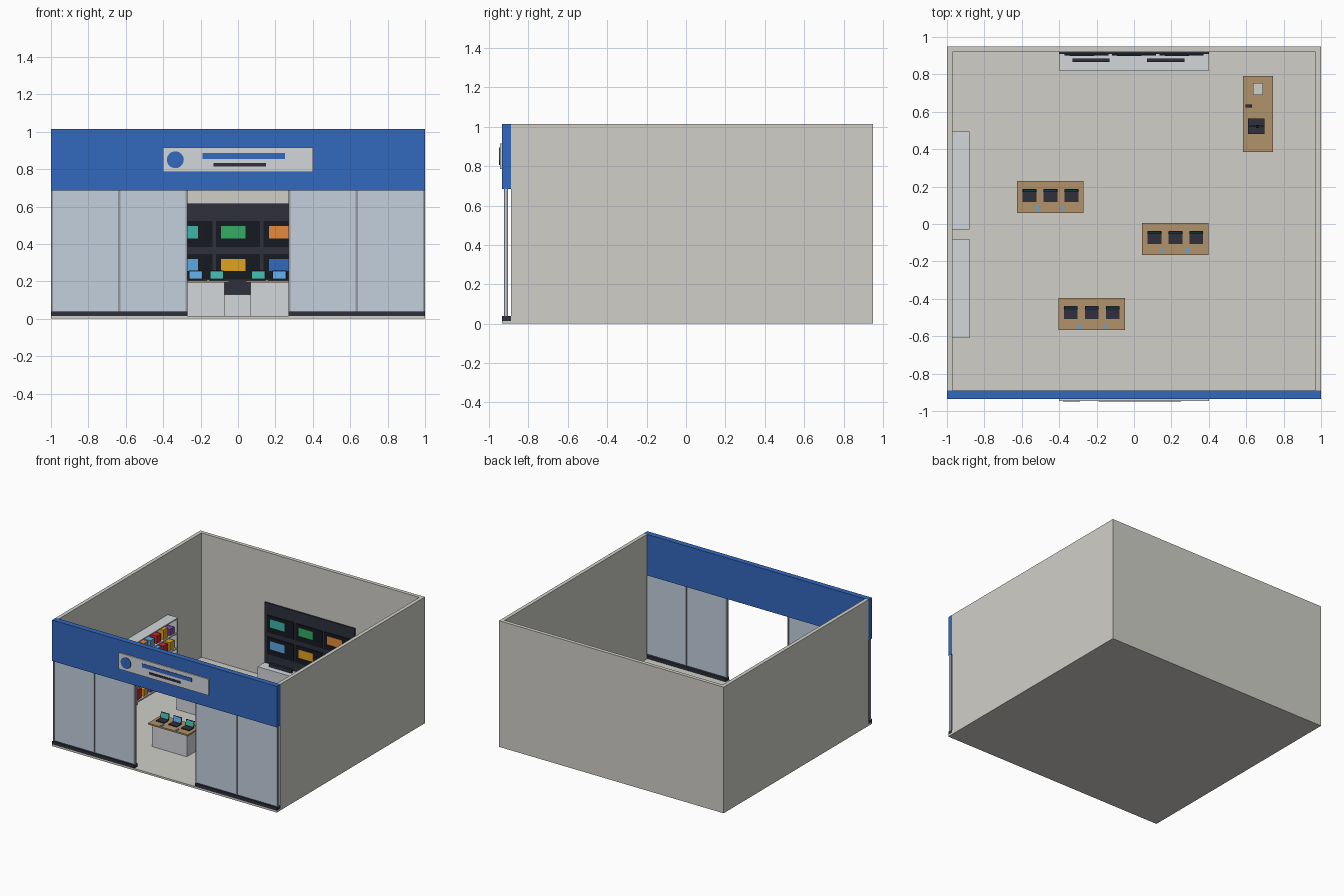
import bpy, bmesh, math, random

start_cube = bpy.data.objects.get("Cube")
if start_cube:
    bpy.data.objects.remove(start_cube, do_unlink=True)
random.seed(4)


def linear(byte):
    c = byte / 255
    return c / 12.92 if c <= 0.04045 else ((c + 0.055) / 1.055) ** 2.4


def paint(name, r, g, b):
    mat = bpy.data.materials.new(name)
    color = (linear(r), linear(g), linear(b), 1)
    mat.diffuse_color = color
    mat.use_nodes = True
    shader = next(n for n in mat.node_tree.nodes if n.type == 'BSDF_PRINCIPLED')
    shader.inputs["Base Color"].default_value = color
    return mat


plaster = paint("plaster", 208, 207, 200)
blue = paint("blue", 50, 104, 190)
glass = paint("glass", 195, 208, 222)
metal = paint("metal", 150, 155, 162)
white = paint("white", 212, 215, 219)
dark = paint("dark", 46, 48, 60)
black = paint("black", 22, 25, 32)
wood = paint("wood", 176, 146, 108)
teal = paint("teal", 62, 182, 170)
green = paint("green", 52, 172, 98)
orange = paint("orange", 228, 138, 60)
sky = paint("sky", 92, 168, 228)
yellow = paint("yellow", 224, 164, 32)
red = paint("red", 200, 40, 45)
purple = paint("purple", 130, 75, 165)


def finish(name, bm, mat):
    mesh = bpy.data.meshes.new(name)
    bm.to_mesh(mesh)
    bm.free()
    mesh.materials.append(mat)
    obj = bpy.data.objects.new(name, mesh)
    bpy.context.scene.collection.objects.link(obj)
    return obj


def box(name, mat, xs, ys, zs, tilt=0):
    """Box spanning the three ranges, optionally leaned about x."""
    bm = bmesh.new()
    bmesh.ops.create_cube(bm, size=1)
    bmesh.ops.scale(bm, verts=bm.verts, vec=[b - a for a, b in (xs, ys, zs)])
    obj = finish(name, bm, mat)
    obj.location = [(a + b) / 2 for a, b in (xs, ys, zs)]
    obj.rotation_euler.x = tilt
    return obj


def span(center, width):
    return center - width / 2, center + width / 2


# Room shell
box("floor", plaster, (-1, 1), (-0.935, 0.95), (0, 0.015))
box("back_wall", plaster, (-1, 1), (0.92, 0.95), (0.015, 1.015))
box("right_wall", plaster, (-1, -0.97), (-0.89, 0.92), (0.015, 1.015))
box("left_wall", plaster, (0.97, 1), (-0.89, 0.92), (0.015, 1.015))

# Shopfront: fascia, plinths, glazing and posts
box("fascia", blue, (-1, 1), (-0.935, -0.89), (0.685, 1.015))
for side, sign in (("left", 1), ("right", -1)):
    wing = sorted((sign * 0.27, sign))
    box(f"{side}_plinth", dark, wing, (-0.935, -0.89), (0.015, 0.04))
    box(f"{side}_glazing", glass, wing, (-0.919, -0.911), (0.04, 0.685))
    for x in (0.275, 0.635, 0.994):
        box(f"{side}_post", metal, span(sign * x, 0.011), (-0.925, -0.905), (0.04, 0.685))

# Sign board with plain raised decoration
box("sign_board", white, (-0.4, 0.4), (-0.945, -0.935), (0.785, 0.915))
box("sign_upper_bar", blue, (-0.19, 0.25), (-0.949, -0.945), (0.855, 0.885))
box("sign_lower_bar", dark, (-0.13, 0.15), (-0.949, -0.945), (0.815, 0.832))
bm = bmesh.new()
bmesh.ops.create_cone(bm, cap_ends=True, segments=32, radius1=0.045, radius2=0.045, depth=0.005)
disc = finish("sign_disc", bm, blue)
disc.location = (-0.335, -0.9475, 0.85)
disc.rotation_euler.x = math.pi / 2

# Screen wall above a low cabinet
box("media_cabinet", white, (-0.4, 0.4), (0.82, 0.92), (0.015, 0.13))
box("media_panel", dark, (-0.4, 0.4), (0.908, 0.92), (0.13, 0.615))
for z, pictures in ((0.453, (teal, green, orange)), (0.277, (sky, yellow, blue))):
    for column, picture in enumerate(pictures):
        x = (column - 1) * 0.255
        box("wall_screen", black, span(x, 0.235), (0.9, 0.908), span(z, 0.137))
        box("screen_picture", picture, span(x - 0.025, 0.13), (0.898, 0.9), span(z + 0.01, 0.066))
for x in (-0.23, 0.17):
    box("sound_bar", dark, span(x, 0.2), (0.865, 0.885), (0.13, 0.155))


def laptop(x, y, picture):
    box("laptop_base", dark, span(x, 0.074), span(y, 0.058), (0.205, 0.212))
    lean = math.radians(-12)
    box("laptop_lid", dark, span(x, 0.074), span(y + 0.034, 0.005), (0.211, 0.258), lean)
    box("laptop_picture", picture, span(x, 0.066), span(y + 0.031, 0.002), (0.215, 0.254), lean)


def display_table(x, y):
    box("table_body", white, span(x, 0.31), span(y, 0.135), (0.015, 0.193))
    box("table_top", wood, span(x, 0.355), span(y, 0.172), (0.193, 0.205))
    for step, picture in zip((-1, 0, 1), (teal, sky, teal)):
        laptop(x + step * 0.112, y + 0.002, picture)
    for offset in (-0.067, 0.067):
        box("phone", sky, span(x + offset, 0.013), span(y - 0.064, 0.03), (0.205, 0.21))


for x, y in ((-0.447, 0.145), (0.221, -0.08), (-0.226, -0.482)):
    display_table(x, y)

# Checkout counter
box("counter_body", white, (0.595, 0.73), (0.4, 0.775), (0.015, 0.235))
box("counter_top", wood, (0.583, 0.743), (0.385, 0.79), (0.235, 0.25))
box("register_base", dark, (0.61, 0.697), (0.48, 0.565), (0.25, 0.265))
box("register_stand", black, (0.652, 0.668), (0.512, 0.53), (0.265, 0.29))
box("register_screen", dark, (0.615, 0.692), (0.518, 0.526), (0.28, 0.335))
box("card_reader", dark, (0.597, 0.632), (0.622, 0.638), (0.25, 0.27))
box("receipt_printer", plaster, (0.635, 0.69), (0.69, 0.755), (0.25, 0.285))

# Stocked shelving along the right wall
goods = (red, yellow, purple, green, orange, sky)
for near, far in ((-0.61, -0.08), (-0.03, 0.495)):
    box("shelf_back", white, (-0.97, -0.96), (near, far), (0.015, 0.52))
    for y in (near, far - 0.01):
        box("shelf_end", white, (-0.96, -0.882), (y, y + 0.01), (0.015, 0.51))
    box("shelf_top", white, (-0.97, -0.88), (near, far), (0.51, 0.52))
    for level in range(4):
        z = 0.03 + level * 0.12
        box("shelf_board", white, (-0.96, -0.884), (near + 0.01, far - 0.01), (z, z + 0.01))
        for item in range(6):
            y = near + 0.055 + item * 0.083
            height = random.uniform(0.05, 0.085)
            box("boxed_product", goods[(item + level) % 6], (-0.95, -0.895),
                span(y, 0.056), (z + 0.01, z + 0.01 + height))
